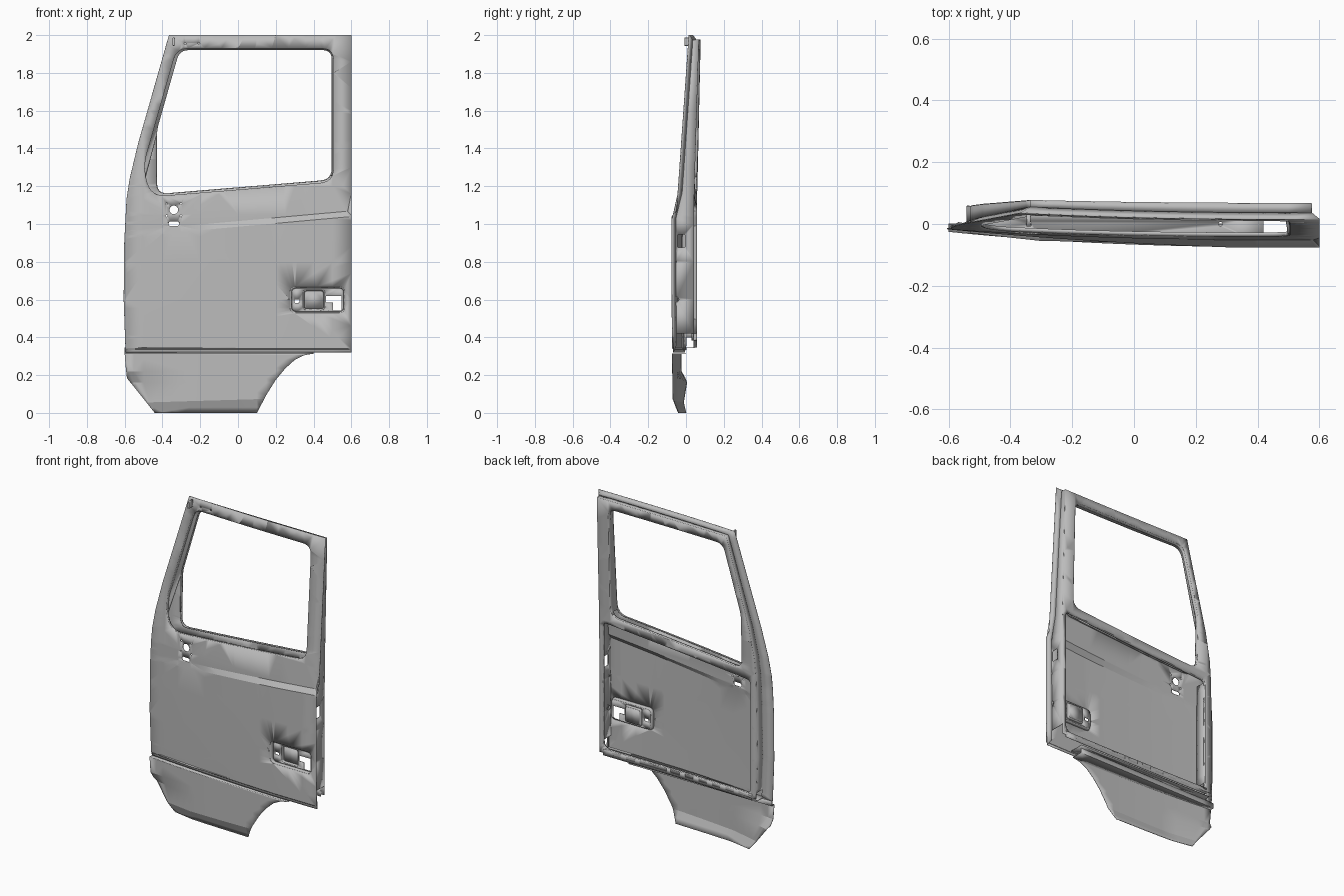
import bpy, bmesh, math
from mathutils import Vector

cube = bpy.data.objects.get("Cube")
if cube:
    bpy.data.objects.remove(cube, do_unlink=True)

metal = bpy.data.materials.new("primer grey")
metal.use_nodes = True
metal.diffuse_color = (0.5, 0.5, 0.5, 1)
metal.node_tree.nodes["Principled BSDF"].inputs["Base Color"].default_value = (0.5, 0.5, 0.5, 1)


def finish(name, bm, thick=0.003):
    """Turn a bmesh into a thin smooth sheet-metal object."""
    bmesh.ops.recalc_face_normals(bm, faces=bm.faces)
    mesh = bpy.data.meshes.new(name)
    bm.to_mesh(mesh)
    bm.free()
    obj = bpy.data.objects.new(name, mesh)
    bpy.context.collection.objects.link(obj)
    mesh.materials.append(metal)
    bpy.ops.object.select_all(action='DESELECT')
    obj.select_set(True)
    bpy.context.view_layer.objects.active = obj
    bpy.ops.object.shade_smooth_by_angle(angle=math.radians(20))
    solid = obj.modifiers.new("thickness", 'SOLIDIFY')
    solid.thickness = thick
    solid.offset = 0
    return obj


def sheet(name, outer, holes, place, cuts=()):
    """Fill a 2D outline with holes, cut it along lines, then bend it with place(u, v)."""
    bm = bmesh.new()
    for loop in [outer] + holes:
        vs = [bm.verts.new((u, v, 0)) for u, v in loop]
        for a, b in zip(vs, vs[1:] + vs[:1]):
            bm.edges.new((a, b))
    bmesh.ops.triangle_fill(bm, use_beauty=True, edges=bm.edges[:], normal=(0, 0, 1))
    for co, no in cuts:
        bmesh.ops.bisect_plane(bm, geom=bm.verts[:] + bm.edges[:] + bm.faces[:],
                               plane_co=(*co, 0), plane_no=(*no, 0), dist=1e-5)
    for v in bm.verts:
        v.co = place(v.co.x, v.co.y)
    return finish(name, bm)


def loft(name, rings, closed=True, keep=lambda p: True):
    """Skin strips between matching rings of 3D points."""
    bm = bmesh.new()
    rows = [[bm.verts.new(p) for p in ring] for ring in rings]
    n = len(rows[0])
    for a, b in zip(rows, rows[1:]):
        for i in range(n if closed else n - 1):
            j = (i + 1) % n
            if keep((a[i].co + a[j].co) / 2):
                bm.faces.new((a[i], a[j], b[j], b[i]))
    bmesh.ops.delete(bm, geom=[v for v in bm.verts if not v.link_faces], context='VERTS')
    return finish(name, bm)


def rounded(corners, seg=6, side=8):
    """Rounded polygon from (x, z, radius) corners, with points along the sides."""
    arcs = []
    for i, (x, z, r) in enumerate(corners):
        p = Vector((x, z))
        a = (Vector(corners[i - 1][:2]) - p).normalized() * r
        b = (Vector(corners[(i + 1) % len(corners)][:2]) - p).normalized() * r
        ts = [k / seg for k in range(seg + 1)]
        arcs.append([p + a * (1 - t) ** 2 + b * t ** 2 for t in ts])
    pts = []
    for i, arc in enumerate(arcs):
        nxt = arcs[(i + 1) % len(arcs)][0]
        pts += arc + [arc[-1].lerp(nxt, k / side) for k in range(1, side)]
    return pts


def box(x0, x1, z0, z1, r, side=2):
    return rounded([(x0, z0, r), (x1, z0, r), (x1, z1, r), (x0, z1, r)], 4, side)


def circle(x, z, r, n=16):
    return [(x + r * math.cos(math.tau * k / n), z + r * math.sin(math.tau * k / n)) for k in range(n)]


def divide(points, n=12):
    out = []
    for a, b in zip(points, points[1:]):
        out += [Vector(a).lerp(Vector(b), k / n) for k in range(n)]
    return out + [Vector(points[-1])]


# Surface shapes: how far each panel sits from front to back
def bow(x):
    return max(0, (0.6 - x) / 1.2) ** 2.5


def skin_y(x, z):
    line = 1.01 + 0.09 * x
    bulge = 0.024 * min(1, max(0, (x + 0.6) / 0.9))
    step = min(1, max(0, (line + 0.005 - z) / 0.03 + 0.0))
    y = -0.051 + max(0, z - 1.05) * 0.07 - bulge * step + 0.035 * bow(x)
    if z < 0.8:
        y += 0.012 * (0.8 - z) ** 2
    return y + (0.006 if z < 0.338 else 0)


def frame_y(x, z):
    return 0.042 + max(0, z - 1.15) * 0.03 + 0.018 * bow(x)


def skirt_y(x, z):
    corner = 0.12 * max(0, -0.3 - x) * min(1, max(0, (0.22 - z) / 0.06))
    low = 0.4 * max(0, 0.07 + 0.03 * min(0, x) - z)
    return -0.074 + 0.05 * bow(x) + corner + low


def on(surface, pts, dy=0.0):
    return [(x, surface(x, z) + dy, z) for x, z in pts]


upright = [((x / 10, 0), (1, 0)) for x in range(-5, 6)]
level = [((0, z / 10), (0, 1)) for z in range(4, 20, 2)]
swage = [((0, 1.01 + d), (-0.09, 1)) for d in (0.005, -0.025)]

# Outlines of the door edge, inner frame and openings
edge = divide([(-0.595, 0.32), (-0.605, 0.6), (-0.602, 0.9), (-0.59, 1.13), (-0.573, 1.24),
               (-0.53, 1.42), (-0.365, 2.0), (0.6, 2.0), (0.6, 0.32)])
rim = divide([(-0.53, 0.36), (-0.54, 0.6), (-0.535, 0.9), (-0.53, 1.13), (-0.52, 1.24),
              (-0.486, 1.42), (-0.335, 1.975), (0.575, 1.975), (0.575, 0.36)])
glass_out = rounded([(-0.325, 1.93, 0.06), (0.505, 1.93, 0.06), (0.505, 1.222, 0.07),
                     (-0.46, 1.143, 0.08), (-0.505, 1.3, 0.08)])
glass_in = rounded([(-0.31, 1.922, 0.05), (0.497, 1.922, 0.05), (0.497, 1.234, 0.06),
                    (-0.43, 1.157, 0.06), (-0.43, 1.5, 0.03)])
recess = box(0.275, 0.565, 0.53, 0.668, 0.03)
recess_floor = box(0.285, 0.56, 0.537, 0.66, 0.026)
pocket = box(0.345, 0.46, 0.545, 0.652, 0.015)
pocket_floor = box(0.352, 0.453, 0.552, 0.645, 0.012)

# Outer skin with window, handle recess and mirror mount holes
mirror_holes = [circle(-0.34, 1.075, 0.023), box(-0.367, -0.313, 0.99, 1.013, 0.01)]
mirror_holes += [circle(-0.34 + sx * 0.038, 1.075 + sz * 0.032, 0.005, 8)
                 for sx in (-1, 1) for sz in (-1, 1)]
top_holes = [circle(-0.28, 1.955, 0.005, 8), circle(-0.207, 1.957, 0.005, 8)]
sheet("outer_skin", edge, [glass_out, recess] + mirror_holes + top_holes,
      lambda x, z: (x, skin_y(x, z), z),
      upright + level + swage + [((0, z), (0, 1)) for z in (0.336, 0.342, 1.05)])

# Handle recess with its deeper pocket and latch cut-outs
loft("handle_recess_wall", [on(skin_y, recess), on(skin_y, recess_floor, 0.018)])
latch_cut = [(0.467, 0.62), (0.547, 0.62), (0.547, 0.542), (0.502, 0.542), (0.502, 0.585), (0.467, 0.585)]
sheet("handle_recess_floor", recess_floor, [pocket, latch_cut, box(0.298, 0.326, 0.583, 0.6, 0.005)],
      lambda x, z: (x, skin_y(x, z) + 0.018, z))
loft("handle_pocket_wall", [on(skin_y, pocket, 0.018), on(skin_y, pocket_floor, 0.03)])
sheet("handle_pocket_floor", pocket_floor, [], lambda x, z: (x, skin_y(x, z) + 0.03, z))

# Inner frame around the window and the large service opening
service = rounded([(-0.49, 0.385, 0.03), (0.55, 0.385, 0.05), (0.55, 1.185, 0.03), (-0.49, 1.1, 0.03)])
sheet("inner_frame", rim, [glass_in, service], lambda x, z: (x, frame_y(x, z), z),
      upright + level + [((0, 1.15), (0, 1))])
loft("service_opening_lip", [on(frame_y, service), on(frame_y, service, -0.014)])

# Jamb: folds from the skin edge to the rim, then back to the inner frame
jamb = on(skin_y, rim, 0.022)
loft("edge_jamb", [on(skin_y, edge), jamb], closed=False)
loft("rim_wall", [jamb, on(frame_y, rim)], closed=False,
     keep=lambda p: p.x < 0.57 and p.z > 0.4)

# Window return, left open along the sill for the glass slot
loft("window_return", [on(skin_y, glass_out), on(skin_y, glass_out, 0.018),
                       on(frame_y, glass_in, -0.02), on(frame_y, glass_in)],
     keep=lambda p: p.z > 1.25)
sill = lambda p: p.z <= 1.25
loft("sill_outer_lip", [on(skin_y, glass_out), on(skin_y, glass_out, 0.012)], keep=sill)
loft("sill_inner_lip", [on(frame_y, glass_in), on(frame_y, glass_in, -0.016)], keep=sill)

# Lock side wall with latch window and bolt holes
heights = [0.42, 0.6, 0.8, 1.0, 1.035, 1.07, 1.3, 1.6, 1.975]
lock_outline = [(skin_y(0.575, z) + 0.003, z) for z in heights]
lock_outline += [(frame_y(0.575, z), z) for z in reversed(heights)]
sheet("lock_wall", lock_outline,
      [box(-0.045, -0.005, 0.875, 0.945, 0.008), circle(-0.052, 0.6, 0.014), circle(-0.055, 0.8, 0.006, 8)],
      lambda y, z: (0.575, y, z))

# Hinge side wall facing the cavity
hinge_line = divide([(-0.49, 0.42), (-0.49, 1.09)])
loft("hinge_wall", [on(frame_y, hinge_line), on(skin_y, hinge_line, 0.006)], closed=False)

# Door floor with drain holes
sheet("door_floor", [(-0.53, -0.03), (-0.3, -0.055), (0.42, -0.065), (0.42, 0.03), (-0.53, 0.045)],
      [circle(-0.34, 0, 0.009), circle(0.28, 0, 0.007)], lambda x, y: (x, y, 0.345))
base_line = divide([(-0.5, 0.345), (0.55, 0.345)])
loft("bottom_rail", [on(frame_y, base_line), [(x, frame_y(x, 0.4), 0.385) for x, z in base_line]], closed=False)

# Lower skirt with wheel arch cut
arch = [(0.1, 0), (0.15, 0.095), (0.2, 0.175), (0.25, 0.235), (0.3, 0.28), (0.35, 0.305), (0.4, 0.314)]
skirt_edge = [(-0.6, 0.314), (-0.595, 0.25), (-0.588, 0.185), (-0.44, 0)] + arch
sheet("lower_skirt", skirt_edge, [], lambda x, z: (x, skirt_y(x, z), z),
      [((x / 20, 0), (1, 0)) for x in range(-11, 8)]
      + [((0, z), (0, 1)) for z in (0.03, 0.16, 0.22)] + [((0, 0.07), (-0.03, 1))])
seam = divide([(-0.6, 0.314), (0.4, 0.314)])
loft("skirt_top_flange", [on(skirt_y, seam), [(x, 0.0, z) for x, z in seam],
                          [(x, 0.0, 0.345) for x, z in seam]], closed=False)

# Small clip at the front top corner
loft("mirror_clip", [[(x, y, z) for x, z in box(-0.346, -0.336, 1.945, 1.985, 0.003)]
                     for y in (-0.008, 0.03)])
